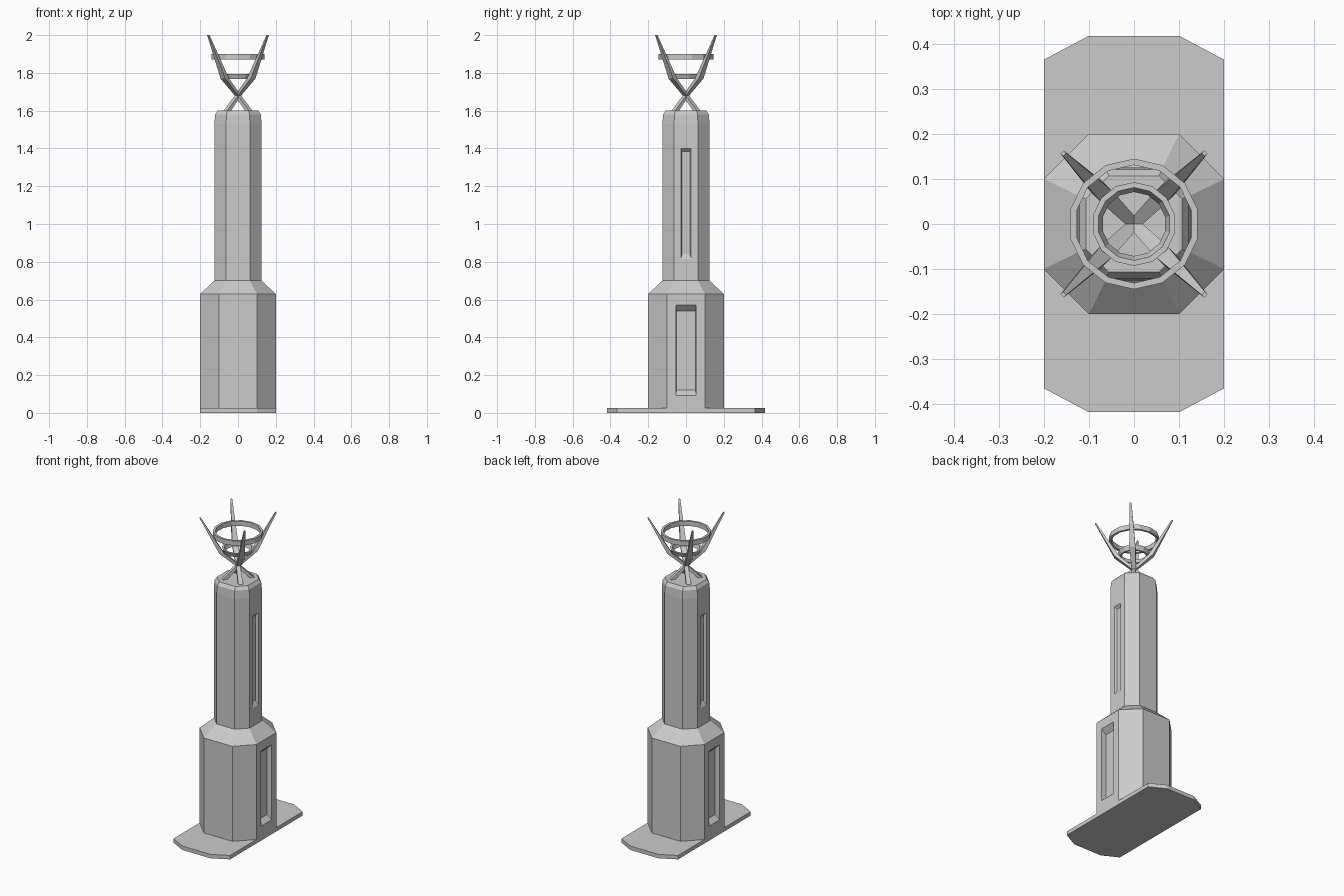
import bpy, bmesh
from math import sin, cos, pi
from mathutils import Vector, Matrix

if "Cube" in bpy.data.objects:
    bpy.data.objects.remove(bpy.data.objects["Cube"])


def loft(name, loops, closed=False):
    """Skin a list of equal-length point loops; cap the ends unless closed."""
    bm = bmesh.new()
    rows = [[bm.verts.new(p) for p in loop] for loop in loops]
    n = len(rows[0])
    pairs = list(zip(rows, rows[1:])) + ([(rows[-1], rows[0])] if closed else [])
    for a, b in pairs:
        for i in range(n):
            j = (i + 1) % n
            bm.faces.new((a[i], a[j], b[j], b[i]))
    if not closed:
        bm.faces.new(rows[0])
        bm.faces.new(rows[-1])
    bmesh.ops.recalc_face_normals(bm, faces=bm.faces)
    mesh = bpy.data.meshes.new(name)
    bm.to_mesh(mesh)
    bm.free()
    ob = bpy.data.objects.new(name, mesh)
    bpy.context.collection.objects.link(ob)
    return ob


def octagon(hx, hy, fx, fy, z):
    """Chamfered rectangle: half sizes hx, hy and half flat lengths fx, fy."""
    return [(hx, -fy, z), (hx, fy, z), (fx, hy, z), (-fx, hy, z),
            (-hx, fy, z), (-hx, -fy, z), (-fx, -hy, z), (fx, -hy, z)]


def panel(x, hy, z0, z1):
    return [(x, -hy, z0), (x, hy, z0), (x, hy, z1), (x, -hy, z1)]


# Base plate
loft("base_plate", [octagon(0.2, 0.418, 0.1, 0.365, z) for z in (0, 0.025)])

# Octagonal pedestal and column
levels = [(0.2, 0.1, 0.025), (0.2, 0.1, 0.63), (0.125, 0.063, 0.70),
          (0.125, 0.063, 1.53), (0.121, 0.061, 1.58), (0.107, 0.056, 1.6)]
column = loft("column", [octagon(h, h, f, f, z) for h, f, z in levels])

# Recessed panels on both sides
for s in (1, -1):
    lower = loft("lower_recess_cutter", [panel(s * 0.23, 0.055, 0.065, 0.60),
                                         panel(s * 0.17, 0.051, 0.12, 0.54)])
    upper = loft("upper_recess_cutter", [panel(s * 0.14, 0.035, 0.79, 1.415),
                                         panel(s * 0.11, 0.02, 0.84, 1.385)])
    for cutter in (lower, upper):
        mod = column.modifiers.new("recess", 'BOOLEAN')
        mod.operation = 'DIFFERENCE'
        mod.solver = 'EXACT'
        mod.object = cutter
        bpy.context.view_layer.objects.active = column
        bpy.ops.object.modifier_apply(modifier=mod.name)
        bpy.data.objects.remove(cutter)

# Four crossing prongs: (distance along diagonal, z, half depth, half width)
path = [(-0.085, 1.595, 0.014, 0.014), (0.0, 1.68, 0.012, 0.012),
        (0.099, 1.77, 0.014, 0.018), (0.222, 2.0, 0.004, 0.005)]
for k in range(4):
    rot = Matrix.Rotation(pi / 4 + k * pi / 2, 3, 'Z')
    loft(f"prong_{k + 1}",
         [[rot @ Vector((u + a * hu, b * hv, z))
           for a, b in ((-1, -1), (1, -1), (1, 1), (-1, 1))]
          for u, z, hu, hv in path])


# Rings held by the prongs
def ring(name, section, sides=14):
    loft(name, [[(r * cos(t), r * sin(t), z) for r, z in section]
                for t in (pi / 2 + 2 * pi * i / sides for i in range(sides))],
         closed=True)


ring("upper_ring", [(0.145, 1.87), (0.145, 1.90), (0.131, 1.90), (0.131, 1.87)])
ring("lower_ring", [(0.081, 1.768), (0.093, 1.795), (0.081, 1.795), (0.071, 1.768)])
